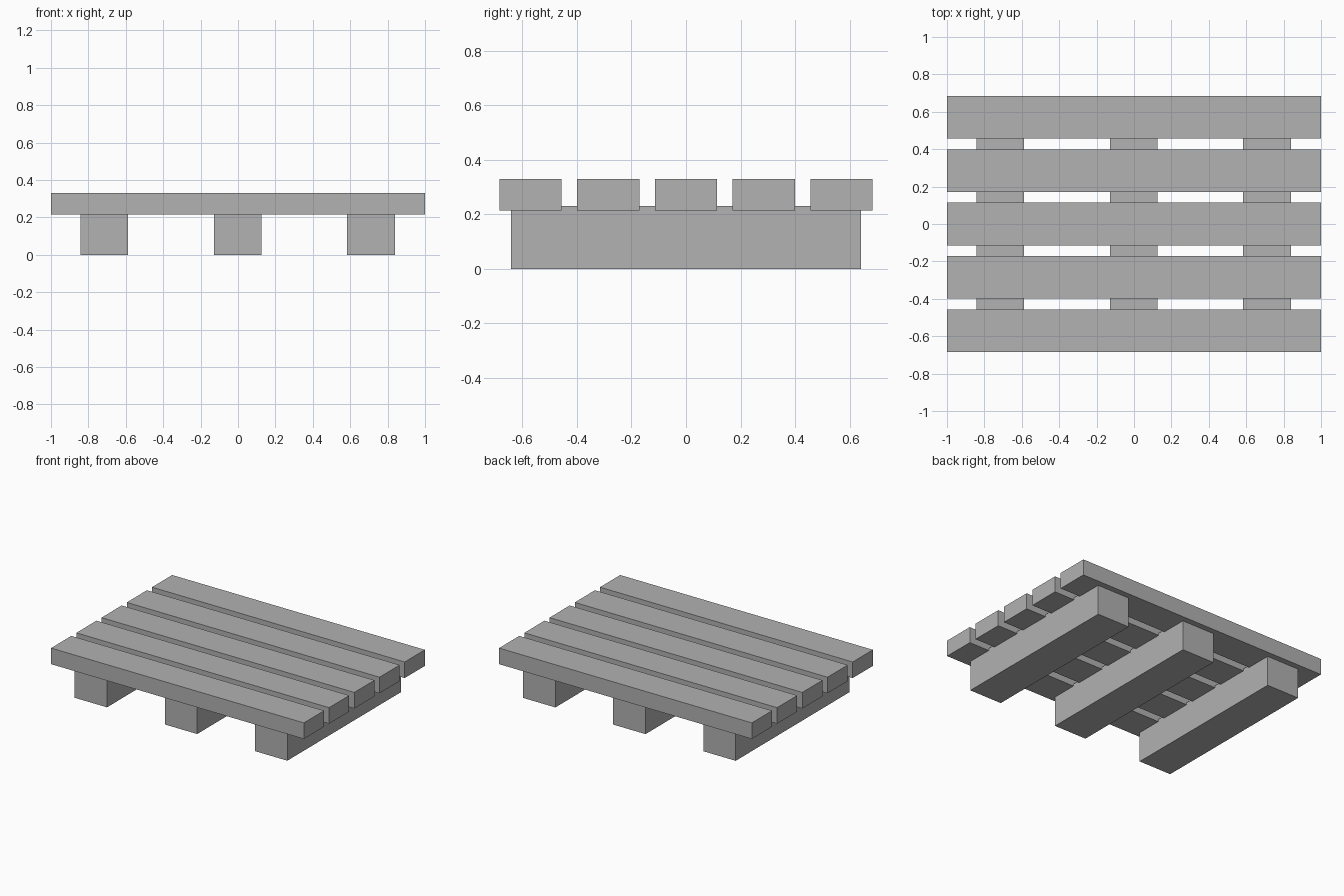
import bpy

if "Cube" in bpy.data.objects:
    bpy.data.objects.remove(bpy.data.objects["Cube"])

grey = bpy.data.materials.new("plain grey")
grey.diffuse_color = (0.445, 0.445, 0.445, 1)
grey.use_nodes = True
grey.node_tree.nodes["Principled BSDF"].inputs["Base Color"].default_value = grey.diffuse_color


def box(name, center, size):
    bpy.ops.mesh.primitive_cube_add(size=1, location=center)
    obj = bpy.context.object
    obj.name = name
    obj.scale = size
    bpy.ops.object.transform_apply(location=False, rotation=False, scale=True)
    obj.data.materials.append(grey)
    return obj


# Three bearers running front to back, slightly sunk into the slats
for i in range(3):
    box(f"bearer_{i + 1}", (-0.715 + i * 0.7135, 0, 0.115), (0.256, 1.284, 0.23))

# Five deck slats running left to right
for i in range(5):
    box(f"deck_slat_{i + 1}", (0, (i - 2) * 0.285, 0.272), (2.0, 0.228, 0.115))
